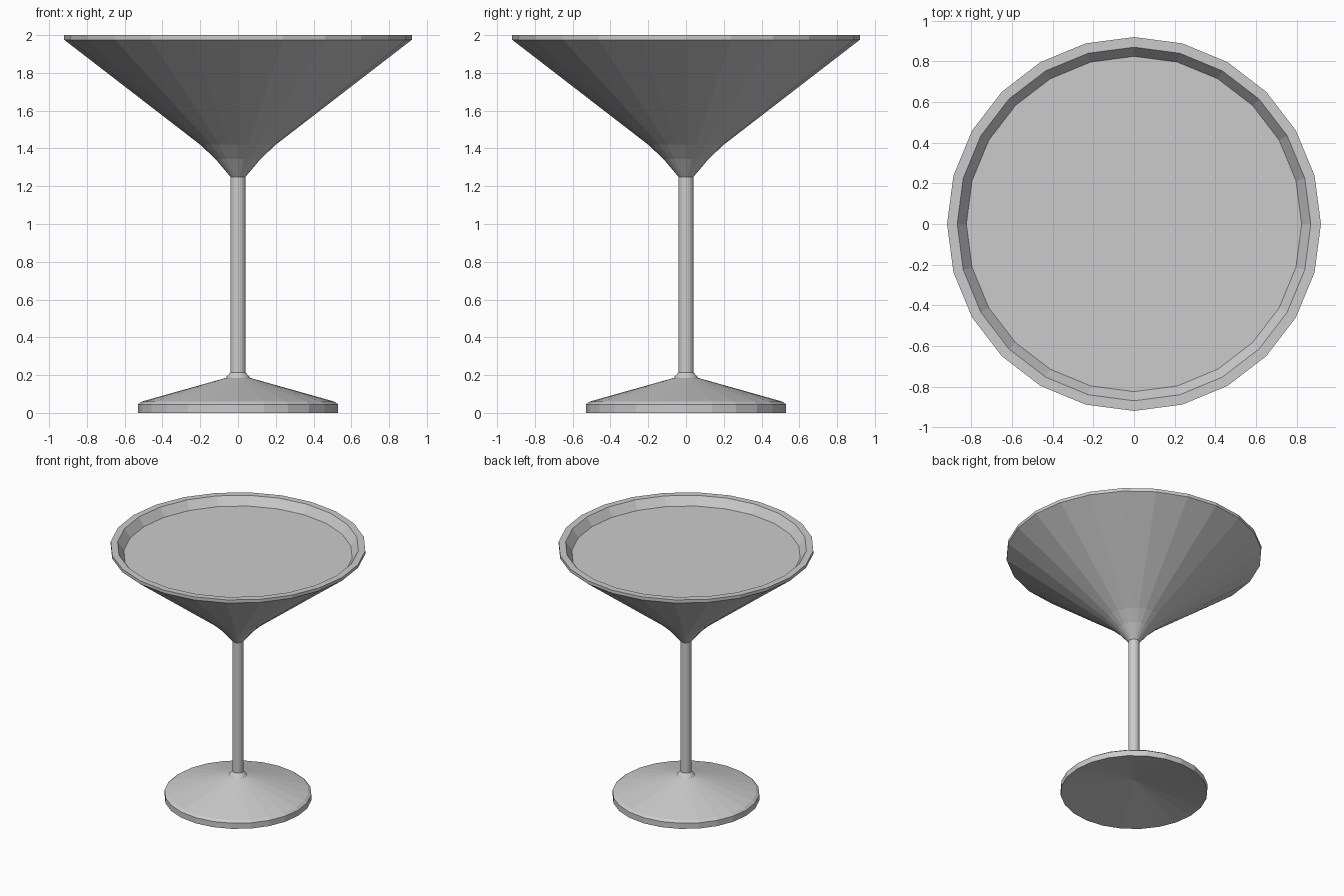
import bpy, bmesh
from math import sin, cos, tau

SIDES = 24

cube = bpy.data.objects.get("Cube")
if cube:
    bpy.data.objects.remove(cube, do_unlink=True)

grey = bpy.data.materials.new("light_grey")
grey.use_nodes = True
grey.diffuse_color = (0.6, 0.6, 0.6, 1)
grey.node_tree.nodes["Principled BSDF"].inputs["Base Color"].default_value = grey.diffuse_color


def lathe(name, profile):
    """Turn a (radius, height) profile about z; radius 0 becomes a single point."""
    bm = bmesh.new()
    rings = []
    for r, z in profile:
        count = SIDES if r else 1
        rings.append([bm.verts.new((r * cos(tau * i / SIDES), r * sin(tau * i / SIDES), z))
                      for i in range(count)])
    for a, b in zip(rings, rings[1:]):
        for i in range(SIDES):
            j = (i + 1) % SIDES
            corners = [a[i % len(a)], a[j % len(a)], b[j % len(b)], b[i % len(b)]]
            bm.faces.new(list(dict.fromkeys(corners)))
    bmesh.ops.recalc_face_normals(bm, faces=bm.faces)
    mesh = bpy.data.meshes.new(name)
    bm.to_mesh(mesh)
    bm.free()
    mesh.materials.append(grey)
    obj = bpy.data.objects.new(name, mesh)
    bpy.context.collection.objects.link(obj)
    return obj


# Foot: hollow underside, short rim, shallow cone and collar
lathe("foot", [(0, 0.1), (0.53, 0), (0.53, 0.045), (0.51, 0.06),
               (0.065, 0.185), (0.04, 0.215), (0, 0.215)])

# Stem
lathe("stem", [(0, 0.21), (0.04, 0.21), (0.04, 1.26), (0, 1.26)])

# Bowl: flared outside, flat lip and inner wall
lathe("bowl", [(0, 1.25), (0.04, 1.25), (0.12, 1.345), (0.2, 1.42), (0.92, 1.975),
               (0.92, 2), (0.87, 2), (0.825, 1.935), (0, 1.4)])

# Drink: fills the bowl with a flat surface just below the lip
lathe("drink", [(0, 1.41), (0.825, 1.935), (0, 1.935)])
